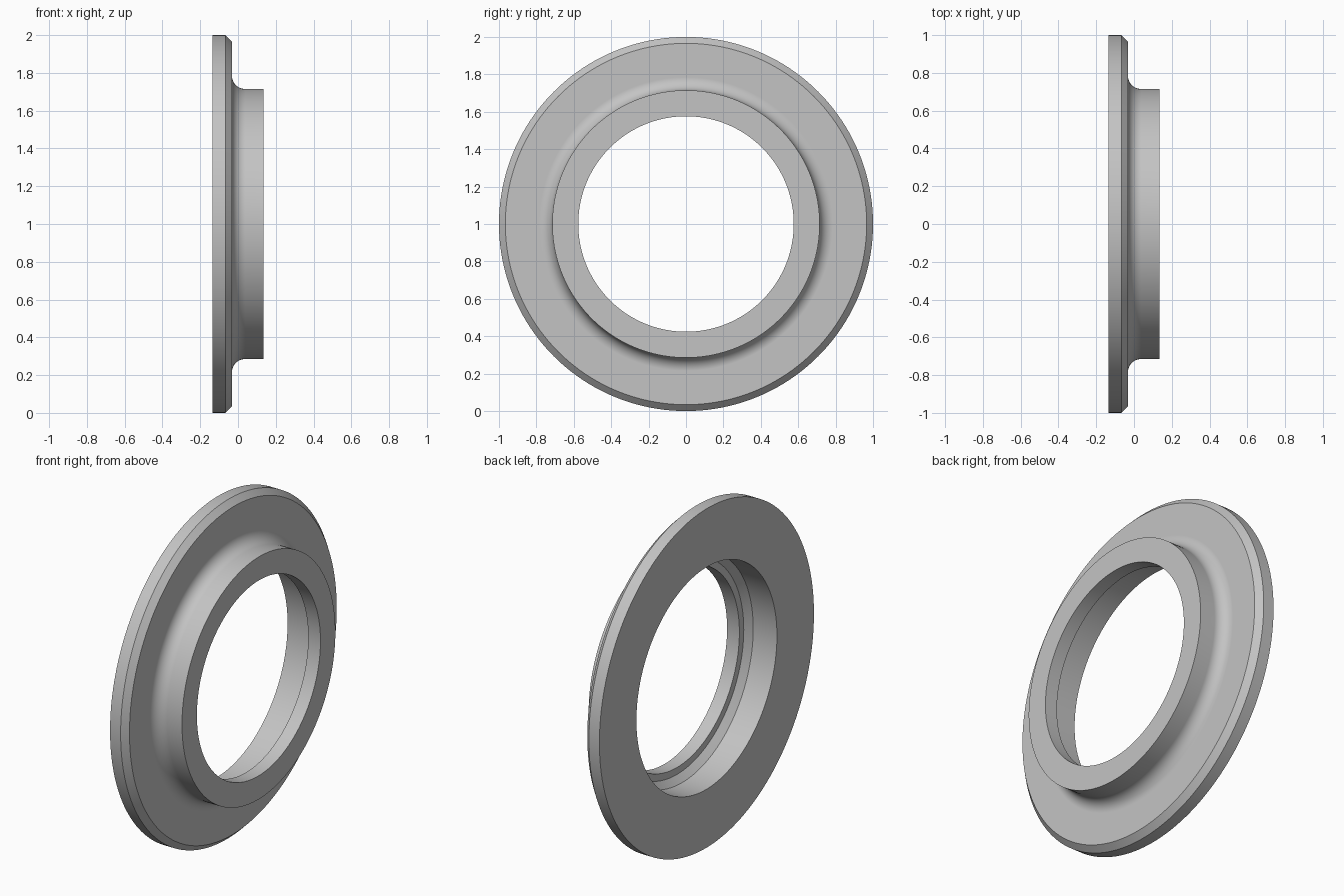
import bpy
import bmesh
import math
from mathutils import Vector

SEGMENTS = 160
AXIS_HEIGHT = 1.0

default = bpy.data.objects.get("Cube")
if default:
    bpy.data.objects.remove(default, do_unlink=True)

# Plain grey metal
grey = bpy.data.materials.new("grey_metal")
grey.use_nodes = True
colour = (0.55, 0.55, 0.55, 1.0)
grey.diffuse_color = colour
grey.node_tree.nodes["Principled BSDF"].inputs["Base Color"].default_value = colour


def fillet(cx, cr, radius, start, end, steps=12):
    """Arc points (x, r) around a centre, angles in degrees."""
    points = []
    for i in range(steps + 1):
        a = math.radians(start + (end - start) * i / steps)
        points.append((cx + radius * math.cos(a), cr + radius * math.sin(a)))
    return points


def lathe(name, profile):
    """Turn a closed (x, r) profile around the x axis."""
    bm = bmesh.new()
    verts = [bm.verts.new((x, 0, AXIS_HEIGHT + r)) for x, r in profile]
    edges = [bm.edges.new((v, verts[i - 1])) for i, v in enumerate(verts)]
    bmesh.ops.spin(bm, geom=verts + edges, cent=Vector((0, 0, AXIS_HEIGHT)),
                   axis=Vector((1, 0, 0)), angle=math.tau, steps=SEGMENTS)
    bmesh.ops.remove_doubles(bm, verts=bm.verts[:], dist=0.0001)
    bmesh.ops.recalc_face_normals(bm, faces=bm.faces[:])
    mesh = bpy.data.meshes.new(name)
    bm.to_mesh(mesh)
    bm.free()
    obj = bpy.data.objects.new(name, mesh)
    bpy.context.collection.objects.link(obj)
    mesh.materials.append(grey)
    return obj


# Flange rim with chamfer, filleted hub, then stepped bore back to the rear face
profile = [(-0.135, 0.655), (-0.135, 1.0), (-0.066, 1.0), (-0.032, 0.966)]
profile += fillet(0.038, 0.785, 0.07, 180, 270)
profile += [(0.135, 0.715), (0.135, 0.576), (0.055, 0.576),
            (0.055, 0.617), (0.02, 0.655)]
ring = lathe("flanged_ring", profile)

# Smooth turned surfaces, crisp corners, truly flat faces
bpy.ops.object.select_all(action='DESELECT')
ring.select_set(True)
bpy.context.view_layer.objects.active = ring
bpy.ops.object.shade_smooth_by_angle(angle=math.radians(30))
weighted = ring.modifiers.new("flat_face_normals", 'WEIGHTED_NORMAL')
weighted.keep_sharp = True
